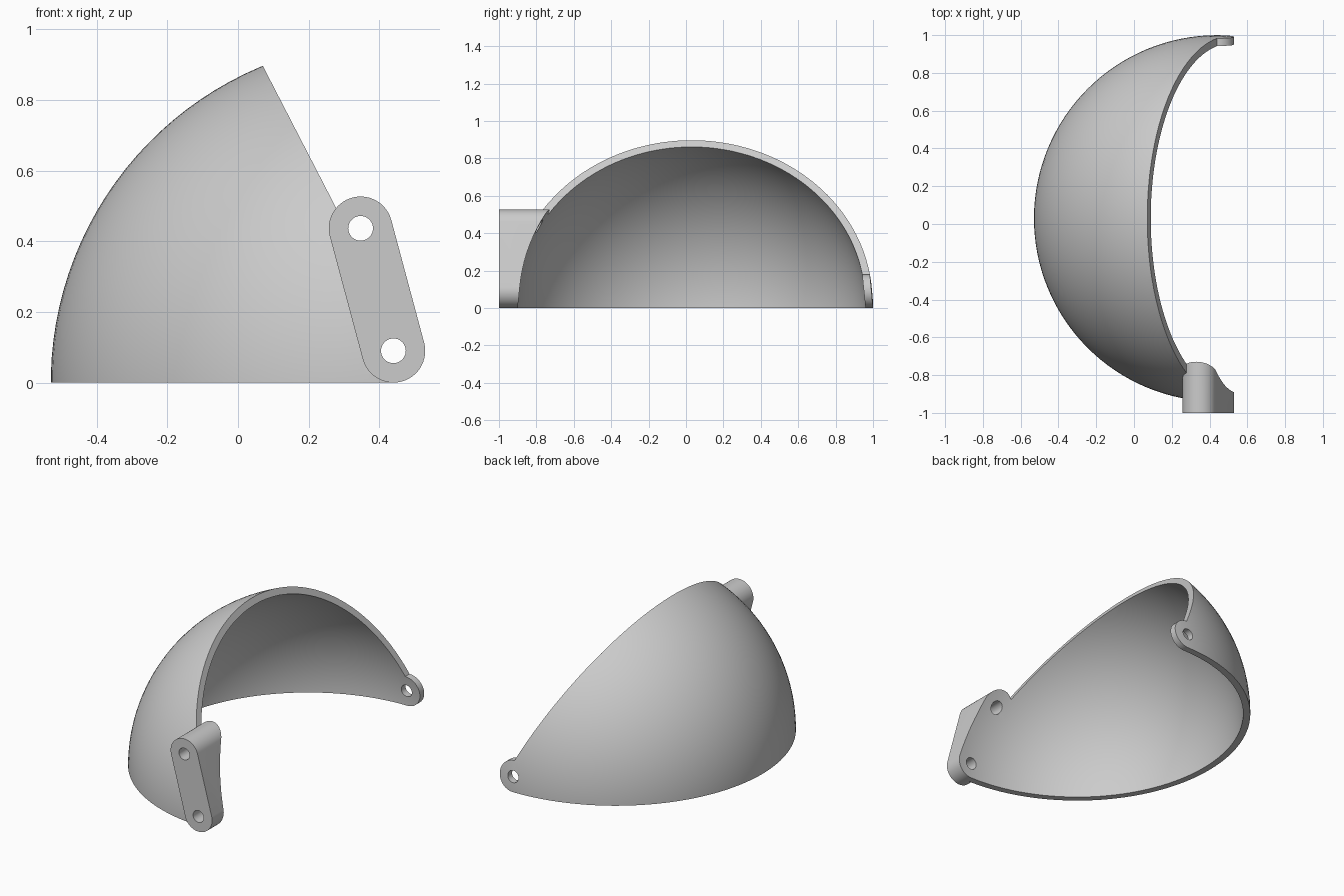
import bpy, bmesh
from math import radians, sin, cos
from mathutils import Vector

cube = bpy.data.objects.get("Cube")
if cube:
    bpy.data.objects.remove(cube)

CENTRE = Vector((0.44, 0.03, 0))
OUTER, INNER = 0.97, 0.93
PIVOT = (0.44, 0.09)
LUG_R, HOLE_R = 0.09, 0.035
TILT = 105
UPPER = (PIVOT[0] + 0.359 * cos(radians(TILT)), PIVOT[1] + 0.359 * sin(radians(TILT)))

grey = bpy.data.materials.new("light grey")
grey.use_nodes = True
colour = (0.6, 0.6, 0.6, 1)
grey.diffuse_color = colour
grey.node_tree.nodes["Principled BSDF"].inputs["Base Color"].default_value = colour


def finish(bm, name):
    bmesh.ops.recalc_face_normals(bm, faces=bm.faces)
    mesh = bpy.data.meshes.new(name)
    bm.to_mesh(mesh)
    bm.free()
    mesh.materials.append(grey)
    obj = bpy.data.objects.new(name, mesh)
    bpy.context.collection.objects.link(obj)
    return obj


def arc(centre, radius, start, end, step=5):
    return [(centre[0] + radius * cos(radians(a)), centre[1] + radius * sin(radians(a)))
            for a in range(start, end + 1, step)]


def extrude_y(name, outline, y0, y1):
    bm = bmesh.new()
    face = bm.faces.new([bm.verts.new((x, y0, z)) for x, z in outline])
    out = bmesh.ops.extrude_face_region(bm, geom=[face])
    moved = [v for v in out["geom"] if isinstance(v, bmesh.types.BMVert)]
    bmesh.ops.translate(bm, verts=moved, vec=(0, y1 - y0, 0))
    return finish(bm, name)


def ball(name, radius):
    bm = bmesh.new()
    bmesh.ops.create_uvsphere(bm, u_segments=128, v_segments=63, radius=radius)
    bmesh.ops.translate(bm, verts=bm.verts, vec=CENTRE)
    return finish(bm, name)


def combine(target, tool, operation):
    mod = target.modifiers.new(operation, "BOOLEAN")
    mod.operation, mod.object, mod.solver = operation, tool, "EXACT"
    bpy.context.view_layer.objects.active = target
    bpy.ops.object.modifier_apply(modifier=mod.name)
    bpy.data.objects.remove(tool)


# Domed visor: ball trimmed to a wedge that ends in a round pivot lug
visor = ball("visor_shell", OUTER)
wedge = [(-1, 0)] + arc(PIVOT, LUG_R, -90, 90) + [(-0.077, 1.182), (-1, 1.182)]
combine(visor, extrude_y("wedge_cutter", wedge, -1.5, 1.5), "INTERSECT")

# Slanted mounting bracket on the front side
capsule = arc(PIVOT, LUG_R, TILT + 90, TILT + 270) + arc(UPPER, LUG_R, TILT - 90, TILT + 90)
combine(visor, extrude_y("bracket", capsule, -1, -0.4), "UNION")

# Hollow interior and pin holes
combine(visor, ball("interior_cutter", INNER), "DIFFERENCE")
for spot in (PIVOT, UPPER):
    hole = arc(spot, HOLE_R, 0, 350, 10)
    combine(visor, extrude_y("hole_cutter", hole, -1.5, 1.5), "DIFFERENCE")

# Smooth curved surfaces, crisp rims
bpy.ops.object.select_all(action="DESELECT")
visor.select_set(True)
bpy.context.view_layer.objects.active = visor
bpy.ops.object.shade_smooth_by_angle(angle=radians(25))
